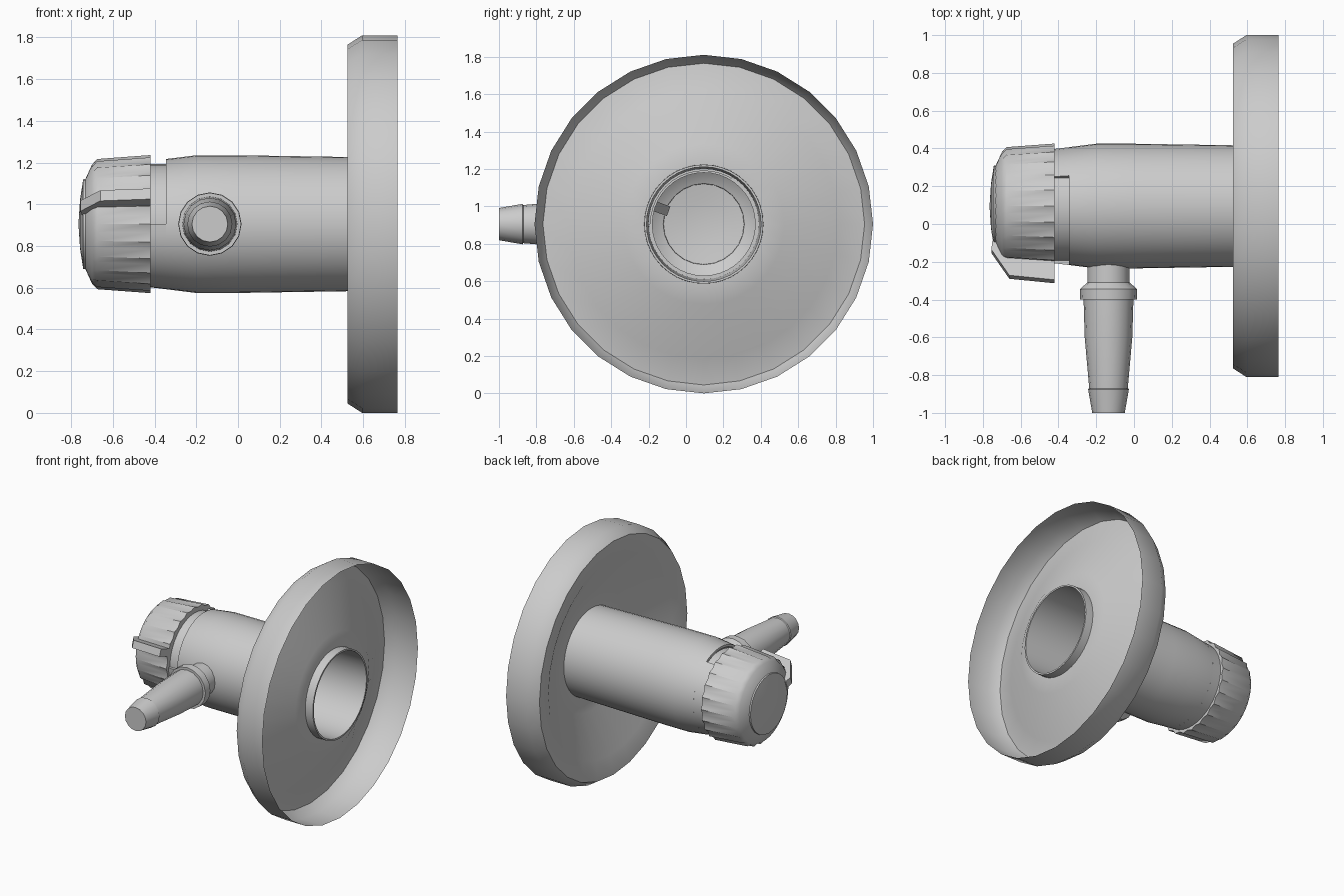
import bpy, bmesh
from math import sin, cos, pi, radians
from mathutils import Matrix, Vector

if "Cube" in bpy.data.objects:
    bpy.data.objects.remove(bpy.data.objects["Cube"])

CY, CZ = 0.095, 0.905          # main axis runs along x through here


def finish(bm, name, angle=35):
    bmesh.ops.remove_doubles(bm, verts=bm.verts, dist=1e-5)
    bmesh.ops.recalc_face_normals(bm, faces=bm.faces)
    me = bpy.data.meshes.new(name)
    bm.to_mesh(me)
    bm.free()
    ob = bpy.data.objects.new(name, me)
    bpy.context.collection.objects.link(ob)
    bpy.ops.object.select_all(action='DESELECT')
    ob.select_set(True)
    bpy.context.view_layer.objects.active = ob
    bpy.ops.object.shade_smooth_by_angle(angle=radians(angle))
    return ob


def axis_point(x, r, t):
    return (x, CY + r * cos(t), CZ + r * sin(t))


def nozzle_point(y, r, t):
    return (-0.135 + r * cos(t), y, 0.905 + r * sin(t))


def revolve(name, profile, n, closed=False, arc=(0, 360), place=axis_point, ripple=None):
    """Sweep (along, radius) points round an axis; ripple = per-point radius drop on odd steps."""
    full = arc[1] - arc[0] == 360
    bm = bmesh.new()
    cols = []
    for i in range(n if full else n + 1):
        t = radians(arc[0] + (arc[1] - arc[0]) * i / n)
        cols.append([bm.verts.new(place(a, r - (ripple[k] if ripple and i % 2 else 0), t))
                     for k, (a, r) in enumerate(profile)])
    m = len(profile)
    for i in range(n):
        c, d = cols[i], cols[(i + 1) % len(cols)]
        for k in range(m if closed else m - 1):
            j = (k + 1) % m
            bm.faces.new((c[k], d[k], d[j], c[j]))
    if not full:
        bm.faces.new(cols[0])
        bm.faces.new(cols[-1])
    bmesh.ops.remove_doubles(bm, verts=bm.verts, dist=1e-5)
    return finish(bm, name)


# Dished flange: thin shell, hollow on both sides
revolve("flange", [(0.765, 0.905), (0.595, 0.905), (0.525, 0.86), (0.55, 0.72),
                   (0.70, 0.43), (0.705, 0.318)], 28)

# Hollow barrel through the flange
revolve("barrel", [(-0.345, 0.312), (-0.20, 0.33), (0.0, 0.33), (0.765, 0.318),
                   (0.765, 0.306), (-0.345, 0.295)], 40, closed=True)

# Neck with a stop slot running from the front over the top
revolve("neck", [(-0.44, 0.287), (-0.34, 0.287), (-0.34, 0.275), (-0.44, 0.275)], 40, closed=True)
revolve("neck_stop", [(-0.43, 0.302), (-0.345, 0.312), (-0.345, 0.285), (-0.43, 0.285)],
        26, closed=True, arc=(180, 419))

# Rotating cap with fluted grip
revolve("cap", [(-0.42, 0.285), (-0.42, 0.331), (-0.675, 0.312), (-0.70, 0.285),
                (-0.732, 0.215)], 48, ripple=[0, 0.014, 0.014, 0, 0])

# Low domed end plate on the cap
revolve("cap_plate", [(-0.72, 0.217), (-0.742, 0.215), (-0.757, 0.12), (-0.765, 0.0)], 24)

# Lever fin on the cap, extruded from its side outline (x, radius)
bm = bmesh.new()
outline = [(-0.42, 0.29), (-0.42, 0.425), (-0.66, 0.40), (-0.755, 0.255), (-0.75, 0.205), (-0.70, 0.20)]
ang = radians(160)
radial = Vector((0, cos(ang), sin(ang)))
side = Vector((0, -sin(ang), cos(ang)))
rows = [[bm.verts.new(Vector((x, CY, CZ)) + radial * r + side * s) for x, r in outline]
        for s in (-0.027, 0.027)]
bm.faces.new(rows[0])
bm.faces.new(rows[1][::-1])
for k in range(len(outline)):
    j = (k + 1) % len(outline)
    bm.faces.new((rows[0][k], rows[0][j], rows[1][j], rows[1][k]))
finish(bm, "cap_lever", 20)

# Barbed hose nozzle with collar
revolve("hose_nozzle", [(-0.20, 0.112), (-0.31, 0.112), (-0.345, 0.152), (-0.40, 0.15),
                        (-0.40, 0.132), (-0.60, 0.126), (-0.87, 0.102), (-0.875, 0.108),
                        (-1.0, 0.086), (-1.0, 0.0)], 16, place=nozzle_point)
